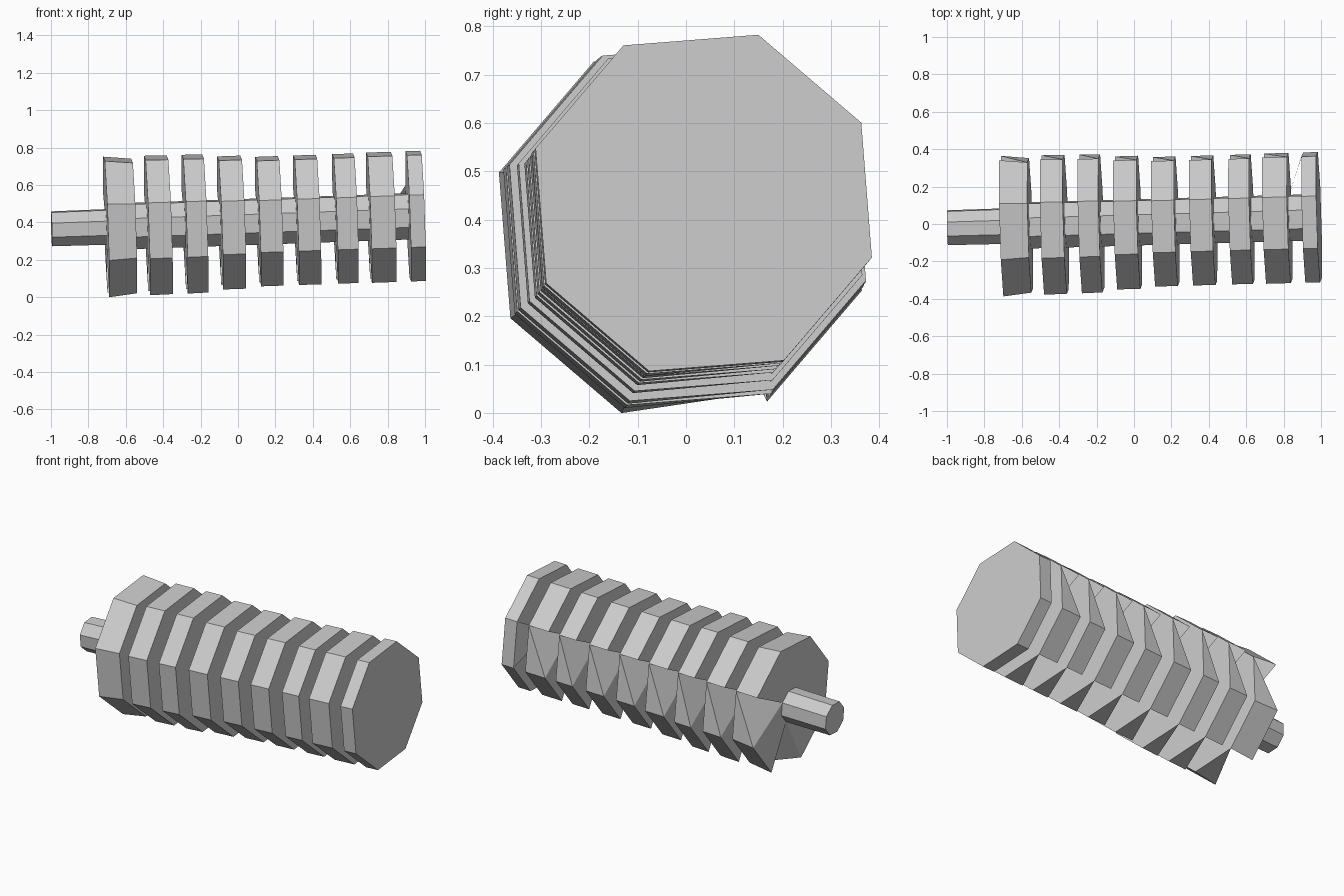
import bpy, bmesh, math

if "Cube" in bpy.data.objects:
    bpy.data.objects.remove(bpy.data.objects["Cube"])

N = 8
SLOPE_Y, SLOPE_Z = 0.0285, 0.035      # the shaft leans slightly back and up
ANGLES = [math.radians(27 + 45 * k) for k in range(N)]
DENTED = (4 + 1, 7)                   # sectors with folded, damaged rims (bottom, back)

bm = bmesh.new()


def ring(x, r):
    """Octagonal ring perpendicular to the leaning axis."""
    cy = -0.02 + SLOPE_Y * (x + 1)
    cz = 0.365 + SLOPE_Z * (x + 1)
    out = []
    for a in ANGLES:
        dy, dz = r * math.cos(a), r * math.sin(a)
        out.append(bm.verts.new((x - SLOPE_Y * dy - SLOPE_Z * dz, cy + dy, cz + dz)))
    return out


def bridge(a, b, skip=()):
    for k in range(N):
        if k not in skip:
            j = (k + 1) % N
            bm.faces.new((a[k], a[j], b[j], b[k]))


# disc left x, right x, left radius, right radius
discs = [
    (-0.705, -0.555, 0.395, 0.378), (-0.487, -0.365, 0.392, 0.390),
    (-0.285, -0.175, 0.390, 0.388), (-0.096, 0.028, 0.374, 0.374),
    (0.107, 0.228, 0.364, 0.364), (0.310, 0.430, 0.364, 0.364),
    (0.519, 0.630, 0.364, 0.364), (0.700, 0.832, 0.366, 0.366),
    (0.910, 0.989, 0.366, 0.366),
]

# drive stub
start = ring(-0.997, 0.098)
bm.faces.new(start)
prev = start

for i, (xl, xr, rl, rr) in enumerate(discs):
    last = i == len(discs) - 1
    root = ring(xl, 0.1 if i == 0 else 0.13)
    left, right = ring(xl, rl), ring(xr, rr)
    dents = () if last else DENTED
    bridge(prev, root)                # shaft between discs
    bridge(root, left, dents)         # left wall
    bridge(left, right, dents)        # rim
    # folded rim sectors, one corner pushed in to the shaft
    for k in dents:
        j = (k + 1) % N
        bm.faces.new((left[k], right[j], right[k]))
        bm.faces.new((left[k], root[j], right[j]))
        bm.faces.new((left[k], root[k], root[j]))
    if last:
        # web from the neighbouring disc root to the end disc
        bm.faces.new((prev[0], left[0], left[7]))
        bm.faces.new(right)           # end cap
    else:
        prev = ring(xr, 0.13)
        bridge(right, prev)           # right wall

bmesh.ops.recalc_face_normals(bm, faces=bm.faces[:])
mesh = bpy.data.meshes.new("ribbed_shaft")
bm.to_mesh(mesh)
bm.free()
obj = bpy.data.objects.new("ribbed_shaft", mesh)
bpy.context.collection.objects.link(obj)
